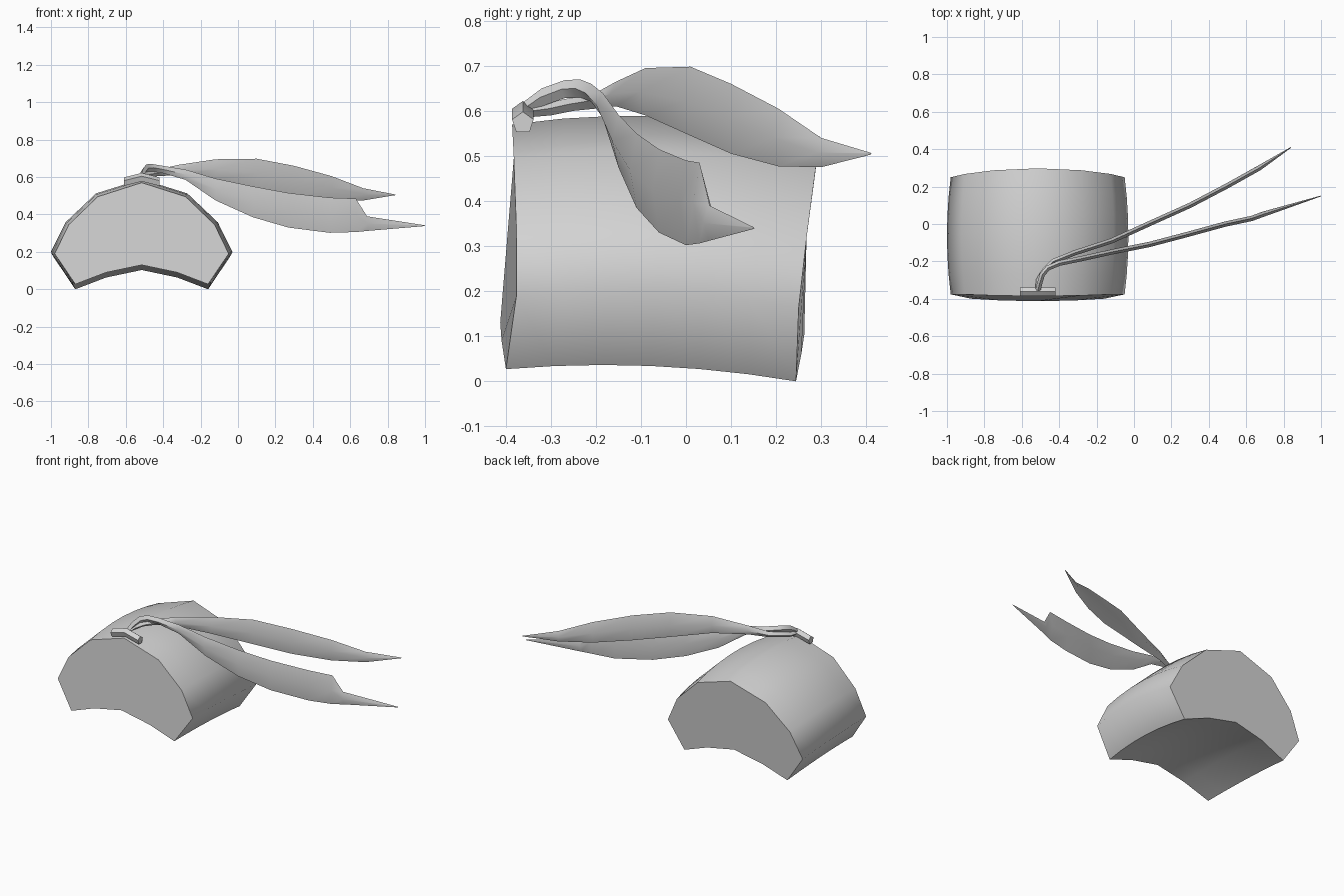
import bpy, bmesh
from math import sin, cos, pi, radians

cube = bpy.data.objects.get("Cube")
if cube:
    bpy.data.objects.remove(cube)

grey = bpy.data.materials.new("plain grey")
grey.use_nodes = True
COLOR = (0.65, 0.65, 0.65, 1)
grey.diffuse_color = COLOR
grey.node_tree.nodes["Principled BSDF"].inputs["Base Color"].default_value = COLOR

CX = -0.515  # centre line of the body


def loft(name, rings, angle):
    """Skin a list of closed rings and cap both ends."""
    bm = bmesh.new()
    loops = [[bm.verts.new(p) for p in ring] for ring in rings]
    n = len(loops[0])
    for a, b in zip(loops, loops[1:]):
        for i in range(n):
            j = (i + 1) % n
            bm.faces.new((a[i], a[j], b[j], b[i]))
    bm.faces.new(loops[0])
    bm.faces.new(loops[-1][::-1])
    bmesh.ops.recalc_face_normals(bm, faces=bm.faces)
    mesh = bpy.data.meshes.new(name)
    bm.to_mesh(mesh)
    bm.free()
    mesh.materials.append(grey)
    obj = bpy.data.objects.new(name, mesh)
    bpy.context.collection.objects.link(obj)
    bpy.ops.object.select_all(action='DESELECT')
    obj.select_set(True)
    bpy.context.view_layer.objects.active = obj
    bpy.ops.object.shade_smooth_by_angle(angle=radians(angle))
    return obj


# Body: arched block, bulging halfway along its depth
half = [(0, .57), (.235, .495), (.39, .345), (.465, .19),
        (.355, .027), (.19, .09), (0, .13)]
profile = half + [(-x, z) for x, z in half[-2:0:-1]]


def body_ring(t):
    bulge = 4 * t * (1 - t)
    ring = []
    for x, z in profile:
        front = -.42 + .06 * z + .15 * x * x
        back = .252 + .08 * z - .08 * x * x
        ring.append((CX + x * (1 + .043 * bulge),
                     front + (back - front) * t,
                     z - .027 * t + bulge * (.02 + .02 * z)))
    return ring


SEGMENTS = 6
loft("body", [body_ring(i / SEGMENTS) for i in range(SEGMENTS + 1)], 62)

# Clip: bent five-sided bar at the top front edge
clip = []
for x, z in [(-.095, .573), (0, .597), (.095, .573)]:
    clip.append([(CX + x, -.362 + .025 * sin(2 * pi * k / 5),
                  z + .025 * cos(2 * pi * k / 5)) for k in range(5)])
loft("clip", clip, 30)


# Leaves: each station is x, y, top edge, bottom edge
def leaf(name, stations):
    rings = []
    last = len(stations) - 1
    for i, (x, y, top, bottom) in enumerate(stations):
        thick = .002 if i == last else .014
        mid = (top + bottom) / 2
        # thickness runs across the path
        x0, y0 = stations[max(i - 1, 0)][:2]
        x1, y1 = stations[min(i + 1, last)][:2]
        length = ((x1 - x0) ** 2 + (y1 - y0) ** 2) ** .5
        nx, ny = -(y1 - y0) / length * thick, (x1 - x0) / length * thick
        rings.append([(x, y, top), (x + nx, y + ny, mid),
                      (x, y, bottom), (x - nx, y - ny, mid)])
    loft(name, rings, 60)


leaf("upper_leaf", [
    (CX, -.36, .61, .585), (-.51, -.3, .62, .59), (-.48, -.25, .63, .6),
    (-.43, -.2, .64, .605), (-.32, -.155, .665, .61), (-.12, -.09, .695, .59),
    (.1, .01, .698, .545), (.3, .1, .66, .505), (.5, .205, .605, .477),
    (.67, .3, .54, .475), (.84, .41, .507, .503)])

leaf("lower_leaf", [
    (CX, -.36, .62, .585), (-.505, -.32, .65, .61), (-.49, -.27, .668, .628),
    (-.46, -.235, .67, .63), (-.4, -.21, .66, .62), (-.28, -.185, .64, .585),
    (-.12, -.15, .592, .475), (.08, -.11, .55, .385), (.27, -.06, .515, .33),
    (.49, 0, .49, .302), (.63, .03, .485, .306), (.69, .052, .39, .312),
    (1, .15, .342, .338)])
